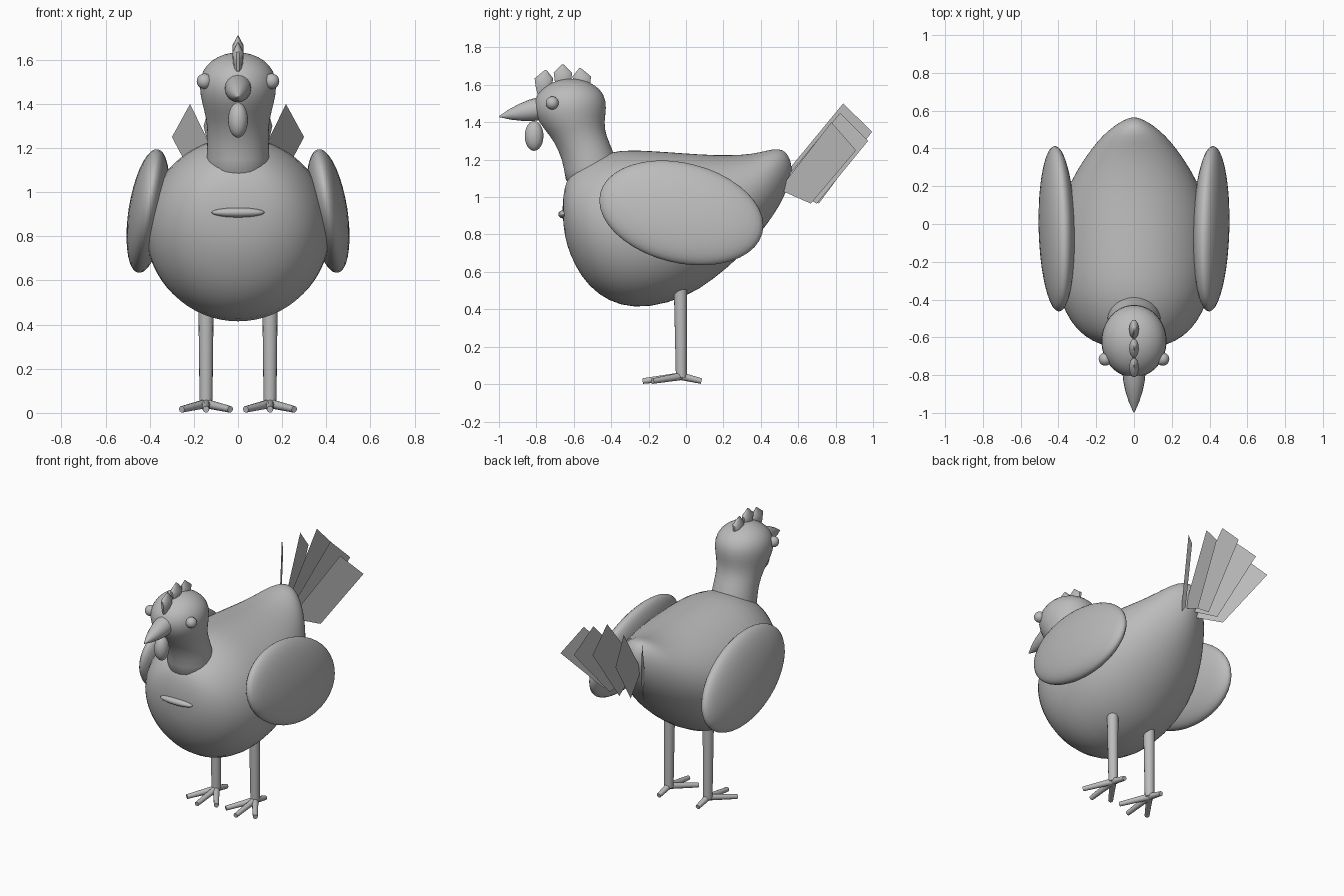
import bpy, bmesh, math
from mathutils import Vector, Matrix

if "Cube" in bpy.data.objects:
    bpy.data.objects.remove(bpy.data.objects["Cube"])

grey = bpy.data.materials.new("plain_grey")
grey.diffuse_color = (0.5, 0.5, 0.5, 1)
grey.use_nodes = True
grey.node_tree.nodes["Principled BSDF"].inputs["Base Color"].default_value = grey.diffuse_color


def add_object(name, bm, smooth=True, angle=50, subdiv=0):
    me = bpy.data.meshes.new(name)
    bm.to_mesh(me)
    bm.free()
    ob = bpy.data.objects.new(name, me)
    bpy.context.collection.objects.link(ob)
    me.materials.append(grey)
    if subdiv:
        mod = ob.modifiers.new("smooth", 'SUBSURF')
        mod.levels = mod.render_levels = subdiv
    if smooth:
        bpy.ops.object.select_all(action='DESELECT')
        ob.select_set(True)
        bpy.context.view_layer.objects.active = ob
        if subdiv:
            bpy.ops.object.shade_smooth()
        else:
            bpy.ops.object.shade_smooth_by_angle(angle=math.radians(angle))
    return ob


def loft(name, rings, sides=24, **kw):
    """Skin ellipses given as (centre, half-axis a, half-axis b)."""
    bm = bmesh.new()
    loops = []
    for c, a, b in rings:
        loops.append([bm.verts.new(Vector(c)
                      + Vector(a) * math.cos(2 * math.pi * i / sides)
                      + Vector(b) * math.sin(2 * math.pi * i / sides))
                      for i in range(sides)])
    for p, q in zip(loops, loops[1:]):
        for i in range(sides):
            j = (i + 1) % sides
            bm.faces.new((p[i], p[j], q[j], q[i]))
    bm.faces.new(loops[0][::-1])
    bm.faces.new(loops[-1])
    bmesh.ops.recalc_face_normals(bm, faces=bm.faces)
    return add_object(name, bm, **kw)


def tube(name, start, end, radii, sides=12):
    """Straight round bar from start to end with evenly spaced radii."""
    s, e = Vector(start), Vector(end)
    d = (e - s).normalized()
    a = d.orthogonal().normalized()
    b = d.cross(a)
    n = len(radii) - 1
    return loft(name, [(s.lerp(e, i / n), a * r, b * r)
                       for i, r in enumerate(radii)], sides)


def ellipsoid(name, centre, size, rot=Matrix(), segs=32):
    bm = bmesh.new()
    bmesh.ops.create_uvsphere(bm, u_segments=segs, v_segments=segs // 2, radius=1)
    bm.transform(Matrix.Translation(centre) @ rot @ Matrix.Diagonal((*size, 1)))
    return add_object(name, bm)


# Body: stations along y as (y, bottom, top, half width)
body = [(-.66, .91, .96, .03), (-.65, .79, 1.06, .14), (-.62, .69, 1.13, .225),
        (-.56, .57, 1.18, .305), (-.47, .475, 1.225, .365), (-.35, .415, 1.255, .41),
        (-.2, .405, 1.25, .425), (0, .46, 1.235, .415), (.15, .56, 1.225, .375),
        (.3, .69, 1.225, .295), (.4, .81, 1.24, .225), (.47, .905, 1.26, .165),
        (.52, .99, 1.255, .105), (.55, 1.07, 1.22, .055), (.565, 1.12, 1.17, .015)]
loft("body", [((0, y, (b + t) / 2), (w, 0, 0), (0, 0, (t - b) / 2))
              for y, b, t, w in body], 32, subdiv=1)

# Neck and head: stations along z as (z, front y, back y, half width)
head = [(1.03, -.645, -.33, .15), (1.15, -.648, -.36, .143), (1.25, -.68, -.39, .138),
        (1.33, -.728, -.428, .142), (1.40, -.79, -.438, .163), (1.48, -.822, -.423, .178),
        (1.55, -.80, -.435, .165), (1.60, -.745, -.485, .12), (1.627, -.68, -.55, .062),
        (1.633, -.63, -.60, .014)]
loft("neck_and_head", [((0, (f + b) / 2, z), (w, 0, 0), (0, (b - f) / 2, 0))
                       for z, f, b, w in head], 32, subdiv=1)

# Beak, wattle and breast ridge
tube("beak", (0, -.77, 1.475), (0, -.998, 1.43), (.062, .058, .046, .028, .003), 16)
ellipsoid("wattle", (0, -.812, 1.327), (.045, .05, .08), segs=24)
ellipsoid("breast_ridge", (0, -.655, .908), (.12, .028, .022), segs=24)

# Comb: three pointed lobes
for i, (y, top, lean) in enumerate([(-.75, 1.68, -.01), (-.658, 1.71, 0), (-.567, 1.69, .01)]):
    prof = [(-.15, .03), (-.09, .046), (-.045, .052), (0, .004)]
    loft(f"comb_lobe_{i + 1}",
         [((0, y + lean * (1 if h < 0 else 0), top + h), (r * .5, 0, 0), (0, r, 0))
          for h, r in prof], 10)

# Tail: a fan of five flat upright feathers turned about the rump
for i in range(-2, 3):
    t = math.radians(16 * i)
    drop = .05 * abs(i)
    outline = [(.08, 1.10 - drop * .6), (.41, 1.50 - drop),
               (.565, 1.35 - drop), (.28, .965)]
    bm = bmesh.new()
    bm.faces.new([bm.verts.new((r * math.sin(t), .43 + r * math.cos(t), z))
                  for r, z in outline])
    add_object(f"tail_feather_{i + 3}", bm, smooth=False)

# Paired parts
for s, side in ((1, "right"), (-1, "left")):
    ellipsoid(f"eye_{side}", (s * .152, -.715, 1.503), (.035,) * 3, segs=20)
    rot = (Matrix.Rotation(math.radians(-9 * s), 4, 'Y')
           @ Matrix.Rotation(math.radians(-14), 4, 'X'))
    ellipsoid(f"wing_{side}", (s * .408, -.025, .915), (.088, .447, .27), rot, 40)
    x = s * .145
    tube(f"leg_{side}", (x, -.025, .035), (x, -.03, .52), (.029, .035), 16)
    for k, (dx, y) in enumerate([(-.11, -.18), (0, -.232), (.11, -.18), (0, .083)]):
        tube(f"toe_{side}_{k + 1}", (x, -.025, .042), (x + dx, y, .016),
             (.021, .018, .015), 10)
